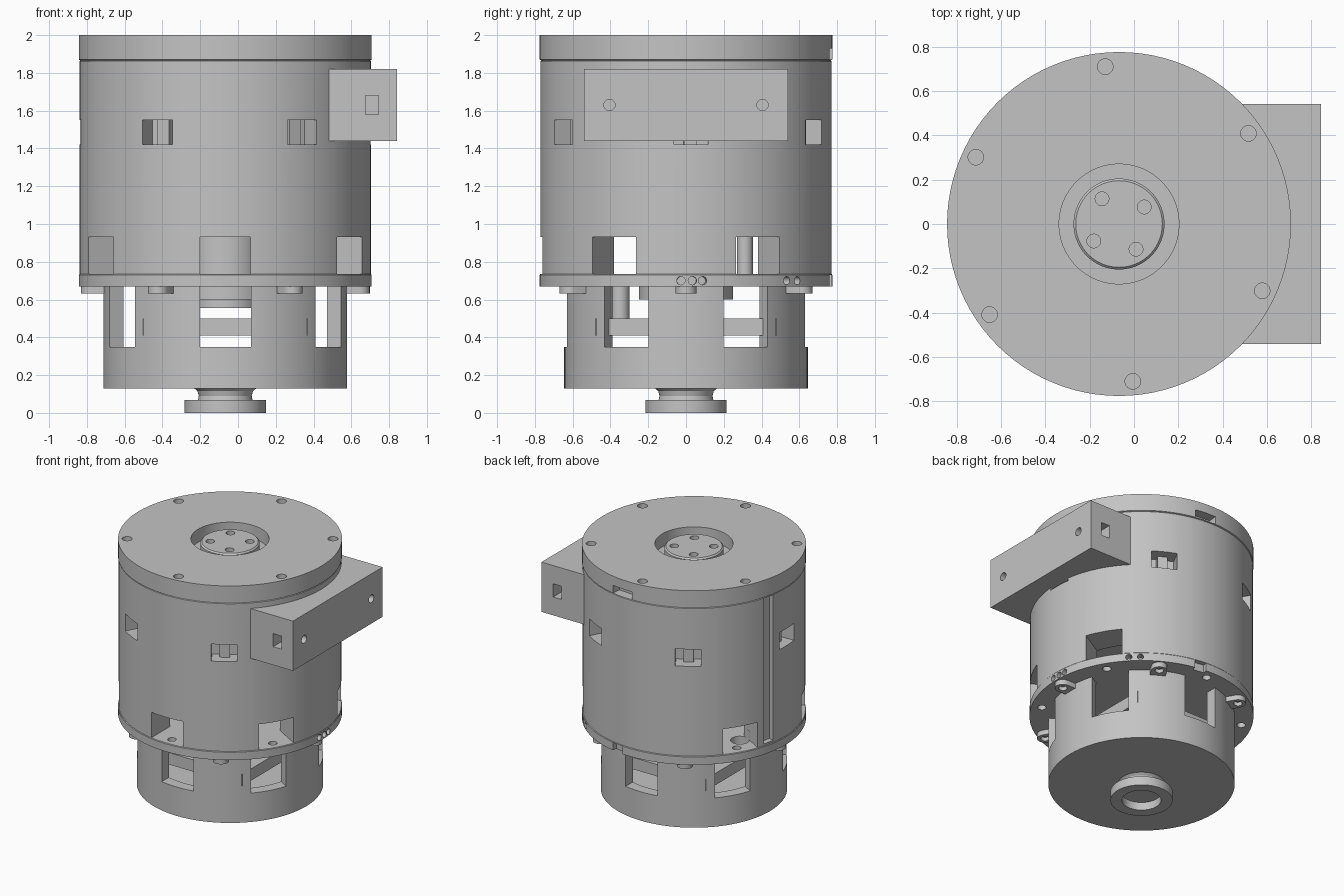
import bpy, bmesh
from math import radians, pi
from mathutils import Matrix, Vector

if "Cube" in bpy.data.objects:
    bpy.data.objects.remove(bpy.data.objects["Cube"], do_unlink=True)

AXIS_X = -0.0675   # the round parts share this upright axis
SIDES = 96

grey = bpy.data.materials.new("plain_grey")
grey.use_nodes = True
grey.diffuse_color = (0.55, 0.55, 0.55, 1)
grey.node_tree.nodes["Principled BSDF"].inputs["Base Color"].default_value = (0.55, 0.55, 0.55, 1)


def spin(angle):
    return Matrix.Rotation(radians(angle), 4, 'Z')


def sixfold(start):
    return [start + 60 * i for i in range(6)]


def add_box(bm, r0, r1, width, z0, z1, angle=0, side=0):
    """Box between two radial distances, turned about the axis."""
    m = spin(angle) @ Matrix.Translation(((r0 + r1) / 2, side, (z0 + z1) / 2))
    bmesh.ops.create_cube(bm, size=1, matrix=m @ Matrix.Diagonal((r1 - r0, width, z1 - z0, 1)))


def add_post(bm, radius, dist, z0, z1, angle=0, sides=24):
    """Upright cylinder at a distance from the axis."""
    m = spin(angle) @ Matrix.Translation((dist, 0, (z0 + z1) / 2))
    bmesh.ops.create_cone(bm, cap_ends=True, segments=sides, radius1=radius,
                          radius2=radius, depth=z1 - z0, matrix=m)


def add_peg(bm, radius, r0, r1, z, angle=0, side=0):
    """Cylinder lying along a radius."""
    m = spin(angle) @ Matrix.Translation(((r0 + r1) / 2, side, z)) @ Matrix.Rotation(pi / 2, 4, 'Y')
    bmesh.ops.create_cone(bm, cap_ends=True, segments=24, radius1=radius,
                          radius2=radius, depth=r1 - r0, matrix=m)


def add_lathe(bm, profile):
    """Closed profile of (radius, height) points revolved about the axis."""
    verts = [bm.verts.new((r, 0, z)) for r, z in profile]
    edges = [bm.edges.new((verts[i], verts[(i + 1) % len(verts)])) for i in range(len(verts))]
    bmesh.ops.spin(bm, geom=verts + edges, cent=(0, 0, 0), axis=(0, 0, 1),
                   angle=2 * pi, steps=SIDES, use_merge=True)
    bmesh.ops.remove_doubles(bm, verts=bm.verts, dist=1e-5)
    bmesh.ops.dissolve_degenerate(bm, edges=bm.edges, dist=1e-5)
    loose = [e for e in bm.edges if not e.link_faces]
    bmesh.ops.delete(bm, geom=loose, context='EDGES')


def make(name, build):
    bm = bmesh.new()
    build(bm)
    bmesh.ops.recalc_face_normals(bm, faces=bm.faces)
    mesh = bpy.data.meshes.new(name)
    bm.to_mesh(mesh)
    bm.free()
    mesh.materials.append(grey)
    ob = bpy.data.objects.new(name, mesh)
    ob.location.x = AXIS_X
    bpy.context.collection.objects.link(ob)
    return ob


def activate(ob):
    bpy.ops.object.select_all(action='DESELECT')
    ob.select_set(True)
    bpy.context.view_layer.objects.active = ob


def cut(ob, build):
    tool = make("cutter", build)
    tool.hide_render = True
    mod = ob.modifiers.new("cut", 'BOOLEAN')
    mod.operation, mod.solver, mod.object = 'DIFFERENCE', 'EXACT', tool
    bpy.context.view_layer.update()
    activate(ob)
    bpy.ops.object.modifier_apply(modifier=mod.name)
    bpy.data.objects.remove(tool, do_unlink=True)


# Main body: hollow at the bottom, recessed in the middle of the lid
body = make("main_body", lambda bm: add_lathe(bm, [
    (.2, .67), (.775, .67), (.775, .73), (.771, .735), (.771, 1.862), (.766, 1.866),
    (.775, 1.87), (.775, 2), (.27, 2), (.27, 1.9), (.2, 1.9),
    (.2, .95), (.55, .95), (.55, .735), (.2, .735)]))


def body_openings(bm):
    for a in (-90, -30, 30, 150, 210):
        add_box(bm, .5, .9, .265, .735, .93, a)
    for a in sixfold(2):
        add_box(bm, .65, .9, .18, 1.42, 1.55, a)
    add_box(bm, .73, .9, .09, .75, 1.86, 167)       # cable channel
    add_box(bm, .7, .9, .17, 1.87, 1.93, 85)        # lid notch
    add_box(bm, .74, .9, .09, .6, .73, 82)          # flange notch


def body_holes(bm):
    for a in sixfold(95):
        add_post(bm, .035, .712, 1.85, 2.1, a)
    for a in sixfold(30):
        add_post(bm, .03, .7, .6, .8, a)
    add_post(bm, .065, .6, .6, .8, 157)
    for a in (-2, 2.5, 6.5, 43.5, 49.5):
        add_peg(bm, .022, .72, .85, .7, a)


cut(body, body_openings)
cut(body, body_holes)


# Small ribs inside the upper windows
def ribs(bm):
    for a in sixfold(2):
        add_box(bm, .64, .7, .07, 1.42, 1.55, a)


make("window_ribs", ribs)

# Central shaft with bolt circle and stepped lower end
shaft = make("central_shaft", lambda bm: add_lathe(bm, [
    (0, .555), (.18, .555), (.18, .6), (.25, .6), (.25, .68), (.205, .68),
    (.205, 1.97), (.195, 1.98), (0, 1.98)]))
cut(shaft, lambda bm: [add_post(bm, .031, .137, 1.9, 2.1, 34 + 90 * i) for i in range(4)])

# Side connector block with screw holes and nut slots
block = make("side_block", lambda bm: add_box(bm, .45, .91, 1.08, 1.44, 1.82))


def block_slots(bm):
    for s in (-1, 1):
        add_box(bm, .742, .812, .24, 1.58, 1.68, side=s * .48)


cut(block, block_slots)
cut(block, lambda bm: [add_peg(bm, .03, .7, 1, 1.63, side=s * .405) for s in (-1, 1)])

# Lower housing: a cup with six windows
housing = make("lower_housing", lambda bm: add_lathe(bm, [
    (0, .13), (.645, .13), (.645, .675), (.562, .675), (.562, .3), (0, .3)]))
cut(housing, lambda bm: [add_box(bm, .45, .8, .27, .35, .7, a) for a in sixfold(30)])

# Inner plate whose corners just break through the housing
make("inner_plate", lambda bm: add_box(bm, -.436, .436, .956, .41, .5))


def posts(bm):
    add_post(bm, .05, .45, .5, .68, -51)
    add_post(bm, .042, .42, .73, .96, 48)


make("inner_posts", posts)


# Screw lugs under the flange
def lug_shapes(bm):
    for a in sixfold(0):
        m = spin(a)
        outline = [Vector((.64, -.055, 0)), Vector((.64, .055, 0))]
        arc = [Vector((.71, 0, 0)) + Matrix.Rotation(radians(90 - 15 * i), 3, 'Z') @ Vector((.055, 0, 0))
               for i in range(13)]
        face = bm.faces.new([bm.verts.new(m @ (p + Vector((0, 0, .632)))) for p in outline + arc])
        up = bmesh.ops.extrude_face_region(bm, geom=[face])["geom"]
        bmesh.ops.translate(bm, vec=(0, 0, .04), verts=[v for v in up if isinstance(v, bmesh.types.BMVert)])


lugs = make("screw_lugs", lug_shapes)
cut(lugs, lambda bm: [add_post(bm, .03, .71, .6, .66, a) for a in sixfold(0)])

# Output hub below the housing
make("output_hub", lambda bm: add_lathe(bm, [
    (0, .06), (.135, .06), (.135, 0), (.215, 0), (.215, .068), (.145, .068),
    (.14, .09), (.147, .115), (.17, .135), (0, .135)]))

# Smooth round walls, crisp edges
for ob in bpy.context.collection.objects:
    if ob.type == 'MESH' and grey.name in ob.data.materials:
        activate(ob)
        bpy.ops.object.shade_smooth_by_angle(angle=radians(25))
